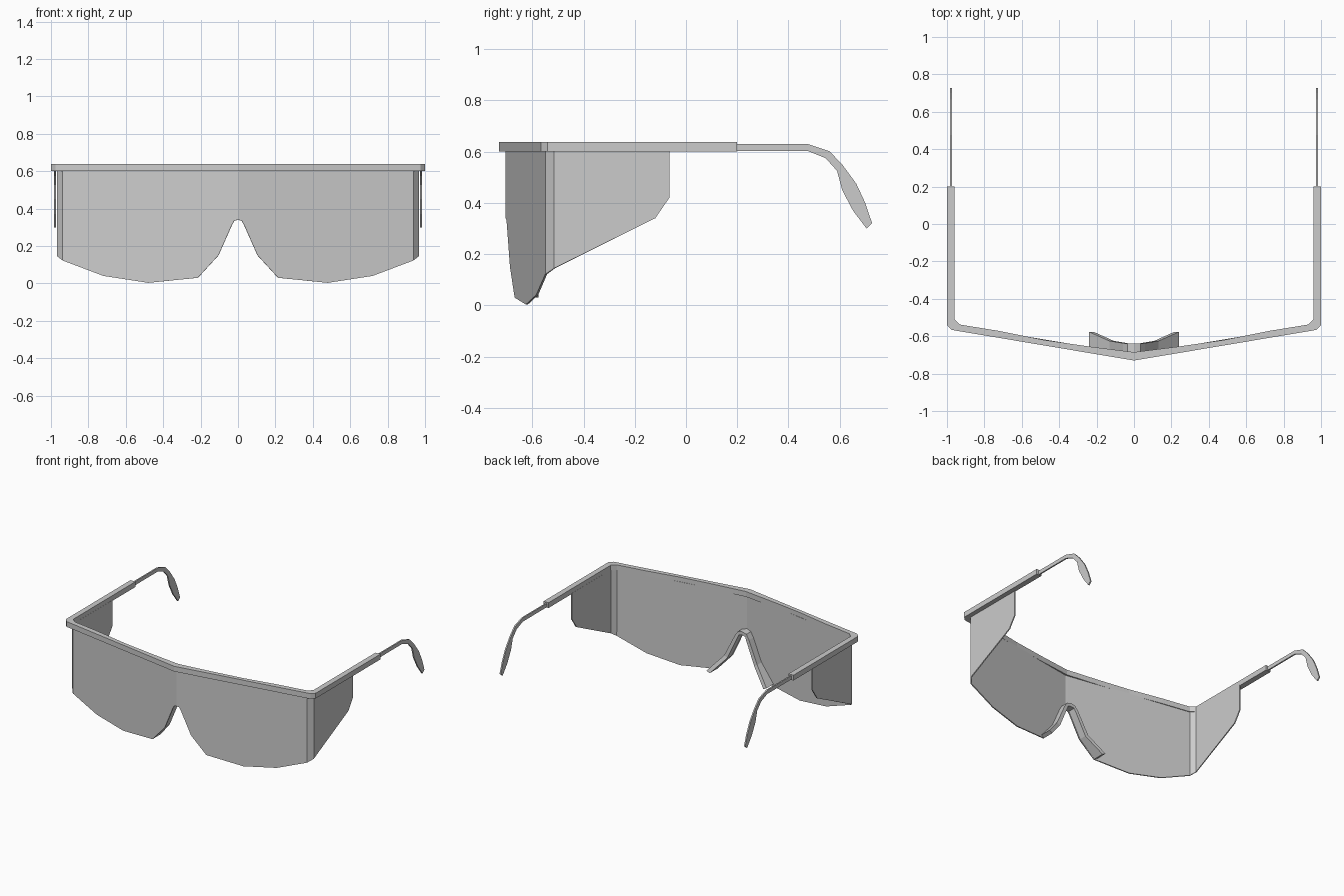
import bpy, bmesh

if "Cube" in bpy.data.objects:
    bpy.data.objects.remove(bpy.data.objects["Cube"])


def mirrored(half):
    """Half list starting on the centre line -> full left-to-right list."""
    return [(-p[0],) + tuple(p[1:]) for p in reversed(half[1:])] + list(half)


def make_object(name, verts, faces):
    mesh = bpy.data.meshes.new(name)
    mesh.from_pydata(verts, [], faces)
    bm = bmesh.new()
    bm.from_mesh(mesh)
    bmesh.ops.recalc_face_normals(bm, faces=bm.faces)
    bm.to_mesh(mesh)
    bm.free()
    obj = bpy.data.objects.new(name, mesh)
    bpy.context.collection.objects.link(obj)
    return obj


def loft(name, rings, cap=True):
    """Skin closed rings that all have the same number of points."""
    n = len(rings[0])
    verts = [p for ring in rings for p in ring]
    faces = [(i * n + j, i * n + (j + 1) % n, (i + 1) * n + (j + 1) % n, (i + 1) * n + j)
             for i in range(len(rings) - 1) for j in range(n)]
    if cap:
        faces += [tuple(range(n)), tuple(range((len(rings) - 1) * n, len(rings) * n))]
    return make_object(name, verts, faces)


def lens_y(x):
    return -0.705 + 0.166 * abs(x)


# Brow frame: outer and inner plan lines joined as a rectangular bar
outer = mirrored([(0, -0.73), (0.03, -0.725), (0.97, -0.567), (0.975, -0.566),
                  (1.0, -0.54), (1.0, 0.2)])
inner = mirrored([(0, -0.685), (0.24, -0.655), (0.48, -0.62), (0.72, -0.572),
                  (0.93, -0.538), (0.96, -0.51), (0.96, 0.2)])
plan = outer + inner[::-1]
loft("brow_frame", [[(x, y, z) for x, y in plan] for z in (0.6, 0.638)])

# Wraparound lens with side shields: columns of (x, y, bottom z)
front = [(0, 0.34), (0.02, 0.335), (0.032, 0.315), (0.105, 0.15), (0.215, 0.03),
         (0.48, 0.003), (0.72, 0.04), (0.937, 0.122)]
columns = mirrored([(x, lens_y(x), z) for x, z in front] +
                   [(0.967, -0.515, 0.145), (0.967, -0.12, 0.34), (0.967, -0.065, 0.42)])
n = len(columns)
verts = list(columns) + [(x, y, 0.605) for x, y, z in columns]
faces = [(i, i + 1, n + i + 1, n + i) for i in range(n - 1)]
mesh = bpy.data.meshes.new("lens")
mesh.from_pydata(verts, [], faces)
lens = bpy.data.objects.new("lens", mesh)
bpy.context.collection.objects.link(lens)
mod = lens.modifiers.new("thickness", "SOLIDIFY")
mod.thickness = 0.008
mod.offset = -1

# Nose bridge strip: (edge x, edge z, outside x, outside z, back y)
nose = [(0.0, 0.34, 0.0, 0.365, -0.64), (0.025, 0.335, 0.035, 0.355, -0.64),
        (0.036, 0.31, 0.058, 0.32, -0.637), (0.108, 0.15, 0.132, 0.165, -0.625),
        (0.215, 0.03, 0.24, 0.043, -0.577)]
rings = []
for sign, rows in ((-1, nose[:0:-1]), (1, nose)):
    for x, z, ox, oz, back in rows:
        rings.append([(sign * x, lens_y(x) + 0.004, z), (sign * x, back, z),
                      (sign * ox, back, oz), (sign * ox, lens_y(ox) + 0.004, oz)])
loft("nose_bridge", rings)

# Temple arms with curved ear hooks: side profile extruded thinly
hook = [(0.18, 0.63), (0.475, 0.63), (0.56, 0.602), (0.61, 0.55), (0.665, 0.475),
        (0.70, 0.40), (0.727, 0.32), (0.705, 0.30), (0.652, 0.37), (0.61, 0.45),
        (0.59, 0.525), (0.545, 0.575), (0.475, 0.603), (0.18, 0.603)]
for side, sign in (("left", -1), ("right", 1)):
    loft("temple_arm_" + side,
         [[(sign * x, y, z) for y, z in hook] for x in (0.973, 0.983)])
